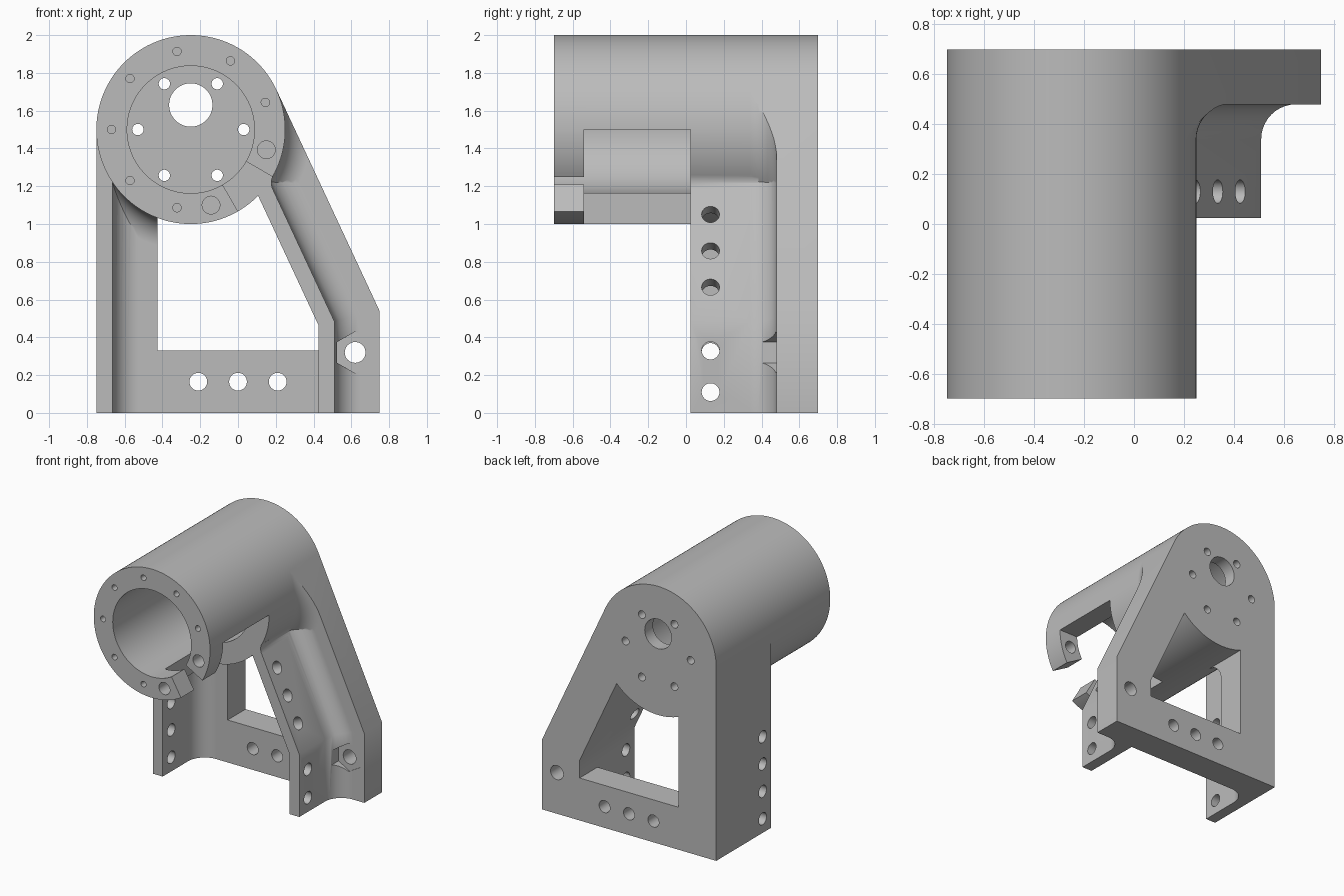
import bpy, bmesh
from math import sin, cos, tan, radians, pi
from mathutils import Vector, Matrix

if "Cube" in bpy.data.objects:
    bpy.data.objects.remove(bpy.data.objects["Cube"])

CX, CZ, R, BORE = -0.25, 1.5, 0.5, 0.337   # housing axis and radii
FRONT, BACK, WALL, SLAB = -0.7, 0.7, 0.025, 0.48
FILLET = 0.14
TILT = radians(25)                          # lean of the sloped leg
CORNER = CZ + (R - cos(TILT)) / sin(TILT)   # height where the leg starts to lean
STEPS = [i * pi / 20 for i in range(11)]

grey = bpy.data.materials.new("light_grey")
grey.use_nodes = True
grey.diffuse_color = (0.5, 0.5, 0.5, 1)
grey.node_tree.nodes["Principled BSDF"].inputs["Base Color"].default_value = (0.5, 0.5, 0.5, 1)


def finish(name, bm):
    bmesh.ops.recalc_face_normals(bm, faces=bm.faces)
    mesh = bpy.data.meshes.new(name)
    bm.to_mesh(mesh)
    bm.free()
    mesh.materials.append(grey)
    obj = bpy.data.objects.new(name, mesh)
    bpy.context.collection.objects.link(obj)
    return obj


def loft(name, sections):
    """Closed solid through matching outlines."""
    bm = bmesh.new()
    rows = [[bm.verts.new(p) for p in s] for s in sections]
    for a, b in zip(rows, rows[1:]):
        for i in range(len(a)):
            j = (i + 1) % len(a)
            bm.faces.new((a[i], a[j], b[j], b[i]))
    bm.faces.new(rows[0])
    bm.faces.new(rows[-1])
    return finish(name, bm)


def prism(name, outline, y0, y1):
    return loft(name, [[(x, y, z) for x, z in outline] for y in (y0, y1)])


def polar(r, deg, cx=CX, cz=CZ):
    return (cx + r * cos(radians(deg)), cz + r * sin(radians(deg)))


def circle(r, n=144, cx=CX, cz=CZ, start=0):
    return [polar(r, start + i * 360 / n, cx, cz) for i in range(n)]


def rod(name, centre, axis, r, depth):
    bm = bmesh.new()
    turn = Vector(axis).to_track_quat('Z', 'Y').to_matrix().to_4x4()
    bmesh.ops.create_cone(bm, cap_ends=True, segments=32, radius1=r, radius2=r, depth=depth,
                          matrix=Matrix.Translation(centre) @ turn)
    return finish(name, bm)


def combine(target, tool, operation):
    mod = target.modifiers.new("combine", 'BOOLEAN')
    mod.operation, mod.solver, mod.object = operation, 'EXACT', tool
    with bpy.context.temp_override(object=target, active_object=target):
        bpy.ops.object.modifier_apply(modifier=mod.name)
    bpy.data.objects.remove(tool)


def leg(x, length):
    """Point on the leaning line that starts at column x."""
    z = CORNER - (0.75 - x) * tan(TILT / 2)
    return (x - length * sin(TILT), z + length * cos(TILT))


# Back plate
outline = [(-0.75, 0), (0.75, 0), (0.75, CORNER), polar(R, 25), (CX, CZ), (-0.75, CZ)]
bracket = prism("motor_bracket", outline, SLAB, BACK)


# Side walls, each with a concave fillet into the back plate
def wall_profile(x0, x1):
    arc = [(x1 + FILLET * (1 - cos(t)), SLAB - FILLET * (1 - sin(t))) for t in STEPS]
    return [(x0, WALL), (x1, WALL)] + arc + [(x1 + FILLET, 0.6), (x0, 0.6)]


left = wall_profile(-0.75, -0.665)
combine(bracket, loft("straight_wall", [[(x, y, z) for x, y in left] for z in (0, CZ)]), 'UNION')
right = wall_profile(0.425, 0.51)
stations = [[(x, y, 0) for x, y in right]]
for length in (0, 1.1):
    stations.append([(leg(x, length)[0], y, leg(x, length)[1]) for x, y in right])
combine(bracket, loft("sloped_wall", stations), 'UNION')

# Fillet ring where the housing meets the back plate
rings = [(R + FILLET * (1 - cos(t)), SLAB - FILLET * (1 - sin(t))) for t in STEPS]
rings.append((R + FILLET, 0.6))
collar = loft("collar", [[(x, y, z) for x, z in circle(r)] for r, y in rings])
combine(collar, prism("collar_limit", outline, 0, 0.65), 'INTERSECT')
combine(bracket, collar, 'UNION')

# Large opening in the frame
opening = [(-0.425, 0.33), (0.425, 0.33), leg(0.425, 0), leg(0.425, 1.1), (CX, CZ), (-0.425, 1.3)]
combine(bracket, prism("opening", opening, -0.1, 0.9), 'DIFFERENCE')

# Small fillet between the sloped wall and the housing
f, gap = 0.08, 0.26
cu = gap + f
cv = -((R + f) ** 2 - cu ** 2) ** 0.5
end = Vector((-cu, -cv)).angle_signed(Vector((-1, 0)))
arc = [(cu - f * cos(end * i / 8), cv + f * sin(abs(end) * i / 8)) for i in range(9)]
local = arc + [(gap - 0.03, -0.3), (gap - 0.03, cv)]
web = [(CX + u * cos(TILT) - v * sin(TILT), CZ + u * sin(TILT) + v * cos(TILT)) for u, v in local]
combine(bracket, prism("web", web, WALL, 0.55), 'UNION')

# Round housing with its bore
combine(bracket, prism("housing", circle(R), FRONT, BACK), 'UNION')
combine(bracket, prism("bore", circle(BORE), -0.9, 0.6), 'DIFFERENCE')

# Quarter window in the housing and the slit in the clamp ring
quarter = [(CX, CZ), (CX, 0.8), (0.6, 0.8), (0.6, CZ)]
combine(bracket, prism("quarter_window", quarter, -0.54, WALL), 'DIFFERENCE')
slit = [(CX, CZ), polar(0.8, -60), polar(0.8, -30)]
combine(bracket, prism("slit", slit, -0.9, -0.3), 'DIFFERENCE')

# Hexagonal nut pocket
nut = circle(0.11, 6, 0.62, 0.32, 30)
combine(bracket, prism("nut_pocket", nut, 0.2, SLAB + 0.005), 'DIFFERENCE')

# Holes along the depth: (x, z, radius, y start, y end)
holes = [(CX, 1.63, 0.115, 0.4, 0.9), (0.62, 0.32, 0.055, 0.3, 0.9)]
holes += [(x, 0.165, 0.047, 0.3, 0.9) for x in (-0.21, 0, 0.21)]
holes += [(*polar(0.28, 60 * i), 0.03, 0.4, 0.9) for i in range(6)]
holes += [(*polar(0.42, 20 + 40 * i), 0.022, -0.9, -0.56) for i in range(7)]
holes += [(*polar(0.414, a), 0.047, -0.9, -0.4) for a in (-15, -75)]
for x, z, r, y0, y1 in holes:
    combine(bracket, rod("hole", (x, (y0 + y1) / 2, z), (0, 1, 0), r, y1 - y0), 'DIFFERENCE')

# Holes through the side walls
side = [((-0.7, 0.13, 0.11 + 0.2125 * i), (1, 0, 0)) for i in range(4)]
side += [((0.47, 0.13, z), (1, 0, 0)) for z in (0.11, 0.33)]
for i in range(3):
    x, z = leg(0.47, 0.19 + 0.2125 * i)
    side.append(((x, 0.13, z), (cos(TILT), 0, sin(TILT))))
for centre, axis in side:
    combine(bracket, rod("side_hole", centre, axis, 0.047, 0.2), 'DIFFERENCE')

# Smooth the curved surfaces
bpy.ops.object.select_all(action='DESELECT')
bracket.select_set(True)
bpy.context.view_layer.objects.active = bracket
bpy.ops.object.shade_smooth_by_angle(angle=radians(30))
weighted = bracket.modifiers.new("even_shading", 'WEIGHTED_NORMAL')
weighted.keep_sharp = True
